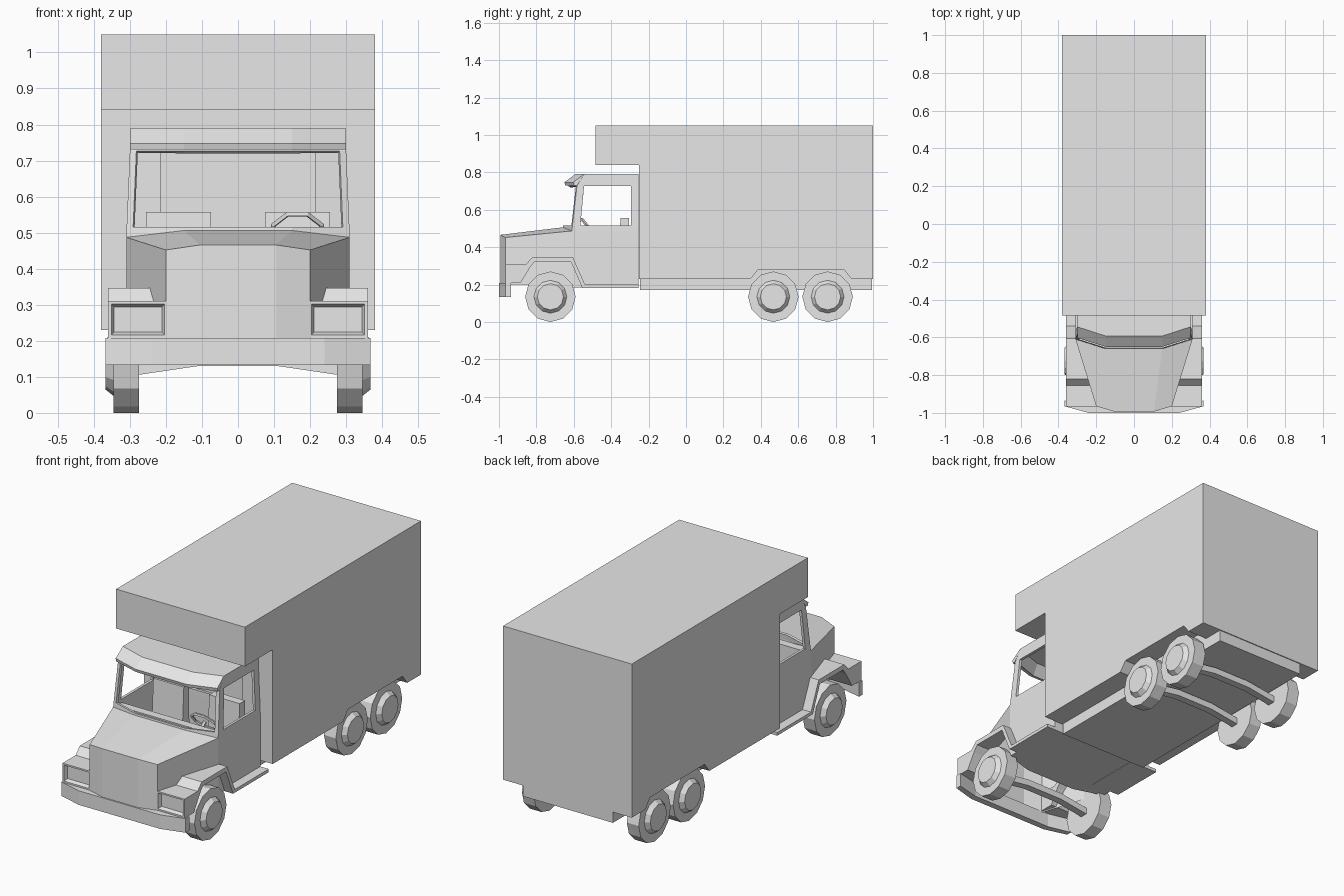
import bpy, bmesh, math
from mathutils import Matrix, Vector

cube = bpy.data.objects.get("Cube")
if cube:
    bpy.data.objects.remove(cube, do_unlink=True)

grey = bpy.data.materials.new("plain grey")
grey.use_nodes = True
grey.diffuse_color = (0.8, 0.8, 0.8, 1)
grey.node_tree.nodes["Principled BSDF"].inputs["Base Color"].default_value = grey.diffuse_color


def finish(name, bm, mirror=False, thickness=0):
    """Turn a bmesh into a named grey object."""
    bmesh.ops.recalc_face_normals(bm, faces=bm.faces)
    mesh = bpy.data.meshes.new(name)
    bm.to_mesh(mesh)
    bm.free()
    mesh.materials.append(grey)
    obj = bpy.data.objects.new(name, mesh)
    bpy.context.collection.objects.link(obj)
    if thickness:
        mod = obj.modifiers.new("thickness", 'SOLIDIFY')
        mod.thickness = thickness
        mod.offset = -1
    if mirror:
        obj.modifiers.new("mirror", 'MIRROR').use_mirror_merge = False
    return obj


def prism_mesh(outline, start, end, place):
    """Extrude a 2D outline; place(a, b, t) maps it into space."""
    bm = bmesh.new()
    near = [bm.verts.new(place(a, b, start)) for a, b in outline]
    far = [bm.verts.new(place(a, b, end)) for a, b in outline]
    bm.faces.new(near)
    bm.faces.new(far[::-1])
    n = len(outline)
    for i in range(n):
        j = (i + 1) % n
        bm.faces.new((near[i], near[j], far[j], far[i]))
    return bm


def along_x(a, b, t):
    return (t, a, b)


def along_y(a, b, t):
    return (a, t, b)


def along_z(a, b, t):
    return (a, b, t)


def box(name, x, y, z, mirror=False):
    corners = [(y[0], z[0]), (y[1], z[0]), (y[1], z[1]), (y[0], z[1])]
    return finish(name, prism_mesh(corners, x[0], x[1], along_x), mirror)


def loft(rows, closed, keep=lambda r, i: True):
    """Join rows of points with quads; keep() leaves openings."""
    bm = bmesh.new()
    grid = [[bm.verts.new(p) for p in row] for row in rows]
    n = len(rows[0])
    for r in range(len(rows) - 1):
        for i in range(n if closed else n - 1):
            if keep(r, i):
                j = (i + 1) % n
                bm.faces.new((grid[r][i], grid[r][j], grid[r + 1][j], grid[r + 1][i]))
    return bm, grid


def both_sides(half):
    """Mirror a half row of points across x = 0."""
    return half + [(-x, y, z) for x, y, z in reversed(half)]


# Cargo box with front overhang and rear wheel arches
cargo = [(-0.25, 0.23), (-0.25, 0.84), (-0.485, 0.84), (-0.485, 1.05), (1, 1.05),
         (1, 0.23), (0.885, 0.23), (0.845, 0.28), (0.385, 0.28), (0.345, 0.23)]
finish("cargo_box", prism_mesh(cargo, -0.38, 0.38, along_x))
box("chassis", (-0.265, 0.265), (-0.245, 0.995), (0.17, 0.285))


# Cab shell with window openings
def cab_ring(z, w, window_y, corner_y, bend_y):
    t = 0.018 / (w - 0.15)
    half = [(0.215, -0.255, z), (w, -0.255, z), (w, -0.295, z), (w, window_y, z),
            (w, corner_y, z), (w - 0.018, corner_y + t * (bend_y - corner_y), z),
            (0.15, bend_y, z)]
    return both_sides(half)


cab_rows = [cab_ring(0.185, 0.31, -0.565, -0.61, -0.66),
            cab_ring(0.487, 0.31, -0.565, -0.61, -0.66),
            cab_ring(0.515, 0.309, -0.565, -0.607, -0.657),
            cab_ring(0.727, 0.3, -0.545, -0.583, -0.63),
            cab_ring(0.79, 0.298, -0.525, -0.545, -0.593)]
pillars = {0, 1, 3, 4, 8, 9, 11, 12}
bm, grid = loft(cab_rows, True, lambda r, i: r != 2 or i in pillars)
bm.faces.new(grid[0])
bm.faces.new(grid[-1])
finish("cab", bm, thickness=0.014)

# Sun visor above the windscreen
visor_rows = [both_sides([(0.298, -0.545, 0.79), (0.15, -0.593, 0.79)]),
              both_sides([(0.3, -0.603, 0.747), (0.15, -0.65, 0.747)]),
              both_sides([(0.3, -0.6, 0.73), (0.15, -0.645, 0.73)]),
              both_sides([(0.3, -0.583, 0.73), (0.15, -0.63, 0.73)])]
bm, grid = loft(visor_rows, False)
for side in (0, -1):
    bm.faces.new([row[side] for row in grid])
finish("sun_visor", bm)

# Bonnet: tapered top, sides and faceted front
rear = both_sides([(0.31, -0.61, 0.487), (0.15, -0.66, 0.506)])
front = both_sides([(0.2, -0.965, 0.452), (0.105, -0.993, 0.466)])
base = [(x, y, 0.2) for x, y, z in front]
bm, grid = loft([rear, front, base], False)
for side in (0, -1):
    x, y, z = rear[side]
    low = bm.verts.new((x, y, 0.2))
    bm.faces.new((grid[0][side], grid[1][side], grid[2][side], low))
finish("bonnet", bm)

# Front fenders with running boards and recessed headlights
fender = [(-0.965, 0.208), (-0.965, 0.31), (-0.855, 0.31), (-0.82, 0.347), (-0.605, 0.347),
          (-0.54, 0.2), (-0.255, 0.2), (-0.255, 0.183), (-0.555, 0.183), (-0.615, 0.322),
          (-0.81, 0.322), (-0.835, 0.29), (-0.885, 0.208)]
bm = prism_mesh(fender, 0.195, 0.36, along_x)
bmesh.ops.recalc_face_normals(bm, faces=bm.faces)
lamp = [f for f in bm.faces if f.calc_center_median().y < -0.96]
bmesh.ops.inset_region(bm, faces=lamp, thickness=0.012)
bmesh.ops.inset_region(bm, faces=lamp, thickness=0.011, depth=-0.02)
finish("front_fender", bm, mirror=True)

# Bumper with swept-back ends
bumper = [(-0.367, -0.965), (-0.24, -1), (0.24, -1), (0.367, -0.965),
          (0.367, -0.935), (0.24, -0.965), (-0.24, -0.965), (-0.367, -0.935)]
finish("bumper", prism_mesh(bumper, 0.133, 0.208, along_z))

# Wheels and arched axles
RADIUS, SIDES = 0.135, 12
tyre = [(0.275, 0.075), (0.275, RADIUS), (0.345, RADIUS), (0.345, 0.088), (0.368, 0.07)]
axle = [(-0.28, 0.105), (-0.11, 0.13), (0.11, 0.13), (0.28, 0.105),
        (0.28, 0.14), (0.11, 0.165), (-0.11, 0.165), (-0.28, 0.14)]
for label, y in (("front", -0.725), ("middle", 0.467), ("rear", 0.757)):
    rows = []
    for x, r in tyre:
        angles = [math.tau * i / SIDES for i in range(SIDES)]
        rows.append([(x, y + r * math.sin(a), RADIUS + r * math.cos(a)) for a in angles])
    bm, grid = loft(rows, True)
    bm.faces.new(grid[0])
    bm.faces.new(grid[-1])
    finish(label + "_wheels", bm, mirror=True)
    finish(label + "_axle", prism_mesh(axle, y - 0.02, y + 0.02, along_y))

# Cab interior: seats, dashboard and steering wheel
box("seat_cushion", (0.075, 0.255), (-0.48, -0.3), (0.3, 0.37), mirror=True)
back = [(-0.36, 0.37), (-0.35, 0.557), (-0.305, 0.557), (-0.305, 0.37)]
finish("seat_back", prism_mesh(back, 0.075, 0.255, along_x), mirror=True)
box("dashboard", (-0.29, 0.29), (-0.61, -0.565), (0.4, 0.5))

rows = []
for i in range(8):
    a = math.tau * (i + 0.5) / 8
    rows.append([((0.072 + 0.008 * u) * math.cos(a), (0.072 + 0.008 * u) * math.sin(a), 0.008 * v)
                 for u, v in ((1, 0), (0, 1), (-1, 0), (0, -1))])
bm, grid = loft(rows + rows[:1], True)
bmesh.ops.remove_doubles(bm, verts=bm.verts, dist=0.0001)
bmesh.ops.create_cone(bm, segments=6, radius1=0.01, radius2=0.01, depth=0.1, cap_ends=True,
                      matrix=Matrix.Translation(Vector((0, 0, -0.05))))
tilt = Matrix.Translation((0.165, -0.515, 0.5)) @ Matrix.Rotation(math.radians(-50), 4, 'X')
bm.transform(tilt)
finish("steering_wheel", bm)
